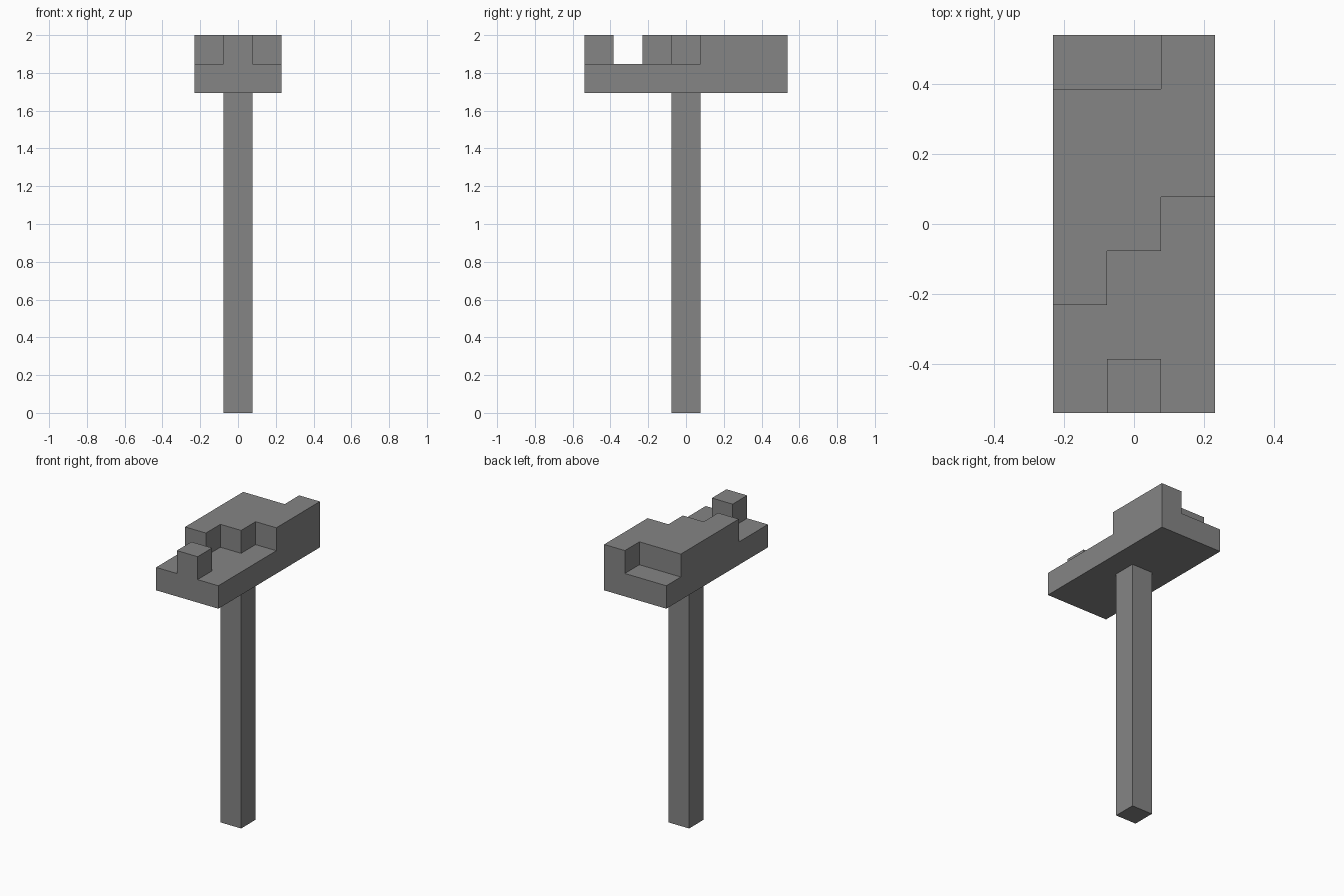
import bpy
import bmesh
from mathutils import Matrix, Vector

default = bpy.data.objects.get("Cube")
if default:
    bpy.data.objects.remove(default, do_unlink=True)

U = 2 / 13            # one block
HEAD_Z = 11 * U       # underside of the head

grey = bpy.data.materials.new("plain grey")
grey.use_nodes = True
grey.diffuse_color = (0.235, 0.235, 0.235, 1)
grey.node_tree.nodes["Principled BSDF"].inputs["Base Color"].default_value = grey.diffuse_color


def finish(bm, name):
    bmesh.ops.recalc_face_normals(bm, faces=bm.faces)
    mesh = bpy.data.meshes.new(name)
    bm.to_mesh(mesh)
    bm.free()
    mesh.materials.append(grey)
    obj = bpy.data.objects.new(name, mesh)
    bpy.context.collection.objects.link(obj)
    return obj


def raise_faces(bm, faces, height, keep=False):
    """Extrude faces straight up, dropping the originals unless kept."""
    out = bmesh.ops.extrude_face_region(bm, geom=faces, use_keep_orig=keep)["geom"]
    verts = [g for g in out if isinstance(g, bmesh.types.BMVert)]
    bmesh.ops.translate(bm, verts=verts, vec=(0, 0, height))
    old = [] if keep else [f for f in faces if f.is_valid]
    if old:
        bmesh.ops.delete(bm, geom=old, context='FACES')
    return [g for g in out if isinstance(g, bmesh.types.BMFace)]


def is_raised(face):
    """Stepped rear body with a back notch, plus one front block."""
    c = face.calc_center_median()
    col, row = int(c.x / U + 1.5), int(c.y / U + 3.5)
    front_block = col == 1 and row == 0
    body = row >= col + 2 and (row < 6 or col == 2)
    return front_block or body


# Head: plate of three by seven blocks with raised cells
bm = bmesh.new()
place = Matrix.Translation((0, 0, HEAD_Z)) @ Matrix.Diagonal((1.5 * U, 3.5 * U, 1, 1))
bmesh.ops.create_grid(bm, x_segments=3, y_segments=7, size=1, matrix=place)
top = raise_faces(bm, bm.faces[:], U, keep=True)
raise_faces(bm, [f for f in top if is_raised(f)], U)
bmesh.ops.recalc_face_normals(bm, faces=bm.faces)
bmesh.ops.dissolve_limit(bm, angle_limit=0.01, verts=bm.verts, edges=bm.edges)
finish(bm, "head")

# Post: square shaft, seated slightly inside the head
bm = bmesh.new()
length = HEAD_Z + U / 2
bmesh.ops.create_cube(bm, size=1, matrix=Matrix.Translation((0, 0, length / 2))
                      @ Matrix.Diagonal((U, U, length, 1)))
finish(bm, "post")
